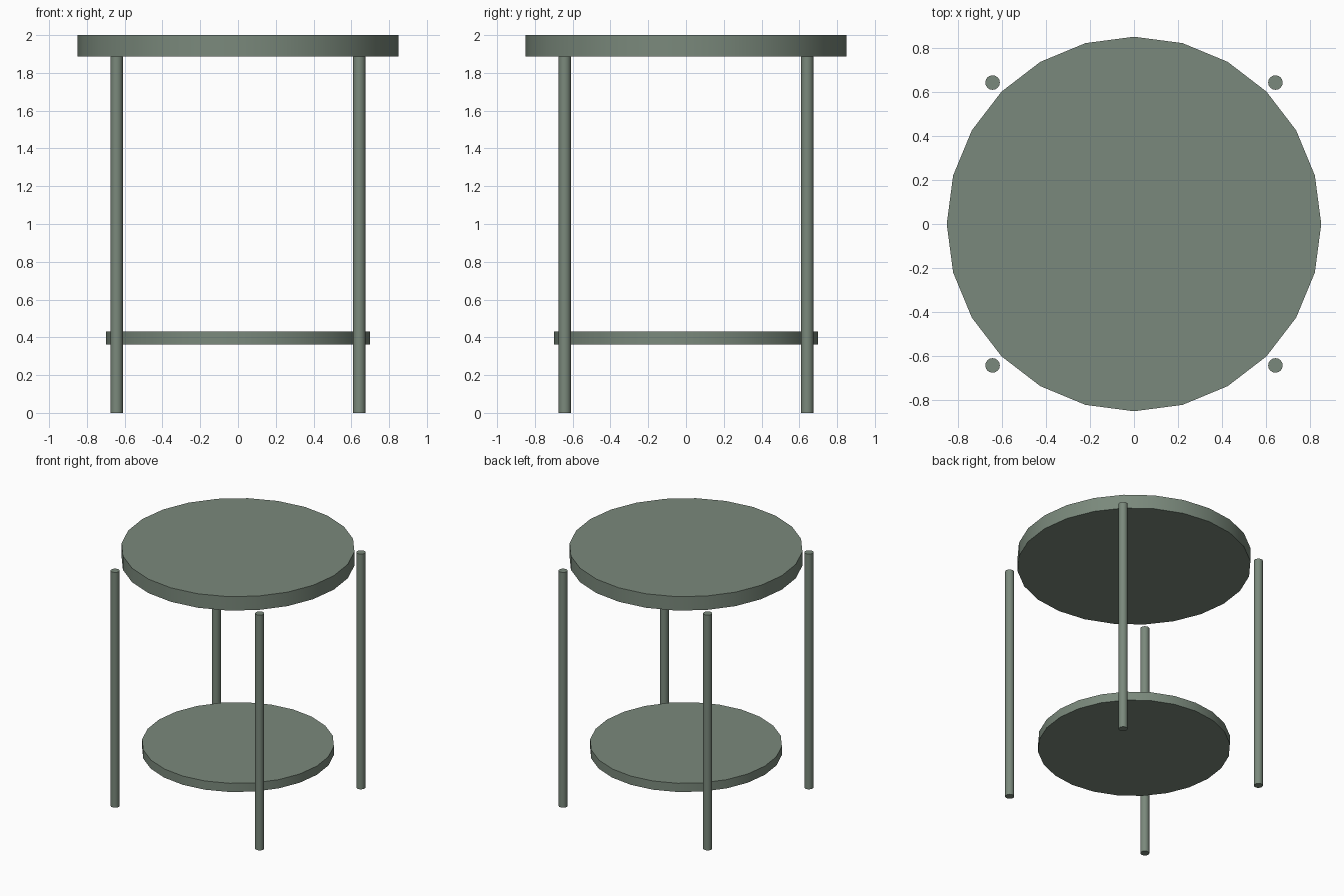
import bpy
import math

if "Cube" in bpy.data.objects:
    bpy.data.objects.remove(bpy.data.objects["Cube"])

# Dark grey-green paint
paint = bpy.data.materials.new("grey_green_paint")
paint.diffuse_color = (0.105, 0.135, 0.11, 1.0)
paint.use_nodes = True
paint.node_tree.nodes["Principled BSDF"].inputs["Base Color"].default_value = paint.diffuse_color
paint.diffuse_color = (0.195, 0.25, 0.20, 1.0)
paint.use_nodes = True
paint.node_tree.nodes["Principled BSDF"].inputs["Base Color"].default_value = paint.diffuse_color


def cylinder(name, radius, z0, z1, x=0.0, y=0.0, sides=24):
    """Upright cylinder between two heights, smooth around its rim."""
    bpy.ops.mesh.primitive_cylinder_add(
        vertices=sides, radius=radius, depth=z1 - z0,
        location=(x, y, (z0 + z1) / 2))
    obj = bpy.context.object
    obj.name = name
    obj.data.materials.append(paint)
    bpy.ops.object.shade_smooth_by_angle(angle=math.radians(35))
    return obj


# Round table top and lower shelf
cylinder("table_top", 0.85, 1.888, 2.0)
cylinder("lower_shelf", 0.70, 0.362, 0.432)

# Four slim legs standing just outside the discs
LEG = 0.642
for side, sx in (("left", -1), ("right", 1)):
    for end, sy in (("front", -1), ("back", 1)):
        cylinder(f"{end}_{side}_leg", 0.033, 0.0, 1.888, sx * LEG, sy * LEG, sides=16)
